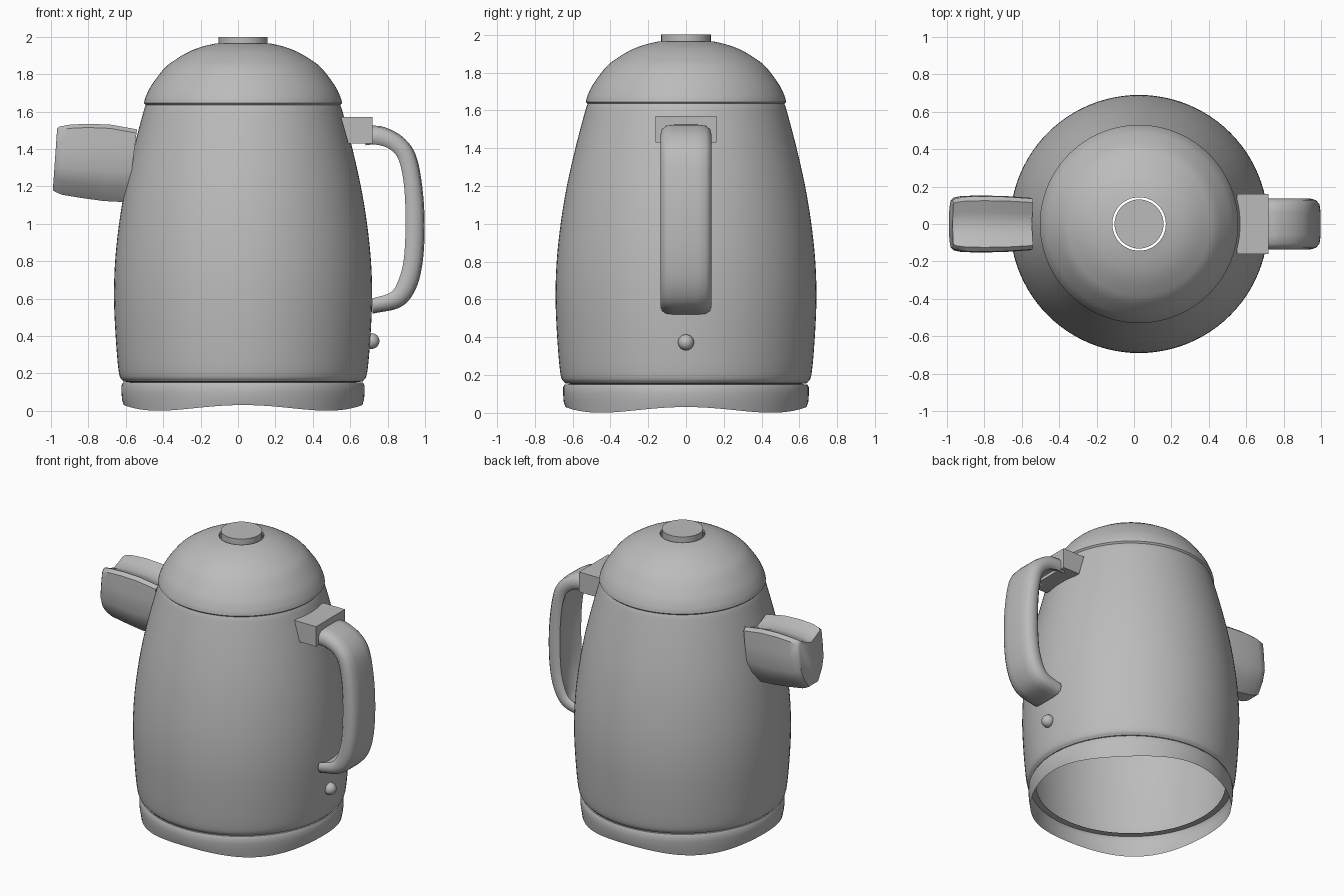
import bpy, bmesh, math
from mathutils import Vector

if "Cube" in bpy.data.objects:
    bpy.data.objects.remove(bpy.data.objects["Cube"])

CX = 0.027          # axis of the kettle body
SEG = 96

grey = bpy.data.materials.new("plain_grey")
grey.diffuse_color = (0.5, 0.5, 0.5, 1)
grey.use_nodes = True
grey.node_tree.nodes["Principled BSDF"].inputs["Base Color"].default_value = grey.diffuse_color


def finish(name, bm, angle=35):
    bmesh.ops.recalc_face_normals(bm, faces=bm.faces)
    me = bpy.data.meshes.new(name)
    bm.to_mesh(me)
    bm.free()
    me.materials.append(grey)
    ob = bpy.data.objects.new(name, me)
    bpy.context.collection.objects.link(ob)
    bpy.ops.object.select_all(action='DESELECT')
    ob.select_set(True)
    bpy.context.view_layer.objects.active = ob
    bpy.ops.object.shade_smooth_by_angle(angle=math.radians(angle))
    return ob


def spline(pts, n=5):
    """Catmull-Rom curve through the points."""
    p = [Vector(q) for q in pts]
    p = [2 * p[0] - p[1]] + p + [2 * p[-1] - p[-2]]
    out = []
    for i in range(1, len(p) - 2):
        a, b, c, d = p[i - 1:i + 3]
        for k in range(n):
            t = k / n
            out.append(0.5 * (2 * b + (c - a) * t + (2 * a - 5 * b + 4 * c - d) * t * t
                              + (3 * b - a - 3 * c + d) * t ** 3))
    return out + [p[-2]]


def loft(bm, rings, closed=True, caps=True):
    vs = [[bm.verts.new(v) for v in r] for r in rings]
    n = len(vs[0])
    for r, s in zip(vs, vs[1:]):
        for j in range(n if closed else n - 1):
            k = (j + 1) % n
            bm.faces.new((r[j], r[k], s[k], s[j]))
    if caps:
        bm.faces.new(vs[0])
        bm.faces.new(vs[-1])


def lathe(name, profile, wave=None, angle=35):
    """Revolve (radius, z) points round the body axis."""
    bm = bmesh.new()
    rings = []
    for i, (r, z) in enumerate(profile):
        ring = []
        for j in range(SEG):
            a = 2 * math.pi * j / SEG
            dz = wave(a) if wave and i == 0 else 0
            ring.append((CX + r * math.cos(a), r * math.sin(a), z + dz))
        rings.append(ring)
    loft(bm, rings, caps=False)
    return finish(name, bm, angle)


# Open shell of the body, turned in at the bottom and top
side = spline([(0.64, 0.157), (0.663, 0.2), (0.68, 0.38), (0.69, 0.6), (0.684, 0.8),
               (0.663, 1.0), (0.63, 1.2), (0.585, 1.4), (0.535, 1.59), (0.52, 1.635)])
lathe("body", [(0.60, 0.152)] + [tuple(v) for v in side])

# Base ring with a gently waved lower edge
lathe("base_ring", [(0.638, 0.02), (0.647, 0.06), (0.65, 0.10), (0.65, 0.135),
                    (0.642, 0.151), (0.60, 0.152)],
      wave=lambda a: 0.015 * math.cos(4 * a) - 0.004)

# Domed lid with an open hole for the button
dome = spline([(0.53, 1.645), (0.52, 1.68), (0.49, 1.74), (0.42, 1.832), (0.355, 1.882),
               (0.285, 1.922), (0.215, 1.948), (0.143, 1.965)])
lathe("lid", [(0.52, 1.635)] + [tuple(v) for v in dome] + [(0.143, 1.945)])

# Lid button
bm = bmesh.new()
loft(bm, [[(CX + 0.131 * math.cos(2 * math.pi * j / 64),
            0.131 * math.sin(2 * math.pi * j / 64), z) for j in range(64)]
          for z in (1.945, 2.0)])
finish("lid_button", bm)

# Spout: wide grooved top, narrow underside
bm = bmesh.new()
rings = []
# each station: x at top, x at bottom, half width, top z, shoulder z, bottom z
for xt, xb, w, zt, zs, zb in ((-0.54, -0.59, 0.14, 1.505, 1.28, 1.115),
                              (-0.68, -0.72, 0.15, 1.53, 1.28, 1.122),
                              (-0.80, -0.85, 0.152, 1.535, 1.29, 1.14),
                              (-0.90, -0.94, 0.15, 1.53, 1.30, 1.155),
                              (-0.955, -0.975, 0.14, 1.52, 1.31, 1.17),
                              (-0.967, -0.99, 0.125, 1.51, 1.32, 1.18)):
    half = [(0.05, zb), (w * 0.8, (zs + zb) / 2), (w, zs), (w, (zs + zt) / 2),
            (w * 0.97, zt - 0.02), (w * 0.82, zt), (w * 0.4, zt - 0.025)]
    sec = half + [(0, zt - 0.045)] + [(-y, z) for y, z in reversed(half)]
    rings.append([(xt + (xb - xt) * (zt - z) / (zt - zb), y, z) for y, z in sec])
loft(bm, rings)
finish("spout", bm, 40)

# Block that ties the handle to the body
bm = bmesh.new()
loft(bm, [[(0.55, y, 1.57), (0.718, y, 1.57), (0.718, y, 1.43), (0.59, y, 1.43)]
          for y in (-0.16, 0.16)])
finish("handle_mount", bm)

# Handle strap lofted between its outer and inner curves
outer = spline([(0.70, 1.525), (0.78, 1.518), (0.88, 1.465), (0.95, 1.37), (0.985, 1.2),
                (0.998, 1.0), (0.988, 0.8), (0.95, 0.65), (0.87, 0.555), (0.72, 0.52)])
inner = spline([(0.68, 1.42), (0.74, 1.423), (0.81, 1.40), (0.86, 1.34), (0.888, 1.2),
                (0.896, 1.0), (0.885, 0.8), (0.85, 0.68), (0.81, 0.63), (0.715, 0.60)])
# (half width, share of the way from the outer to the inner curve)
half = [(0.06, 0.0), (0.105, 0.06), (0.128, 0.25), (0.136, 0.55), (0.132, 0.85),
        (0.118, 1.0), (0.095, 0.92), (0.05, 0.72)]
section = half + [(-y, t) for y, t in reversed(half)]
bm = bmesh.new()
loft(bm, [[(o.x + (i.x - o.x) * t, y, o.y + (i.y - o.y) * t) for y, t in section]
          for o, i in zip(outer, inner)])
finish("handle", bm, 50)

# Small indicator bead under the handle
bm = bmesh.new()
bmesh.ops.create_uvsphere(bm, u_segments=24, v_segments=16, radius=0.042)
bmesh.ops.translate(bm, verts=bm.verts, vec=(0.714, 0, 0.373))
finish("indicator_bead", bm)
